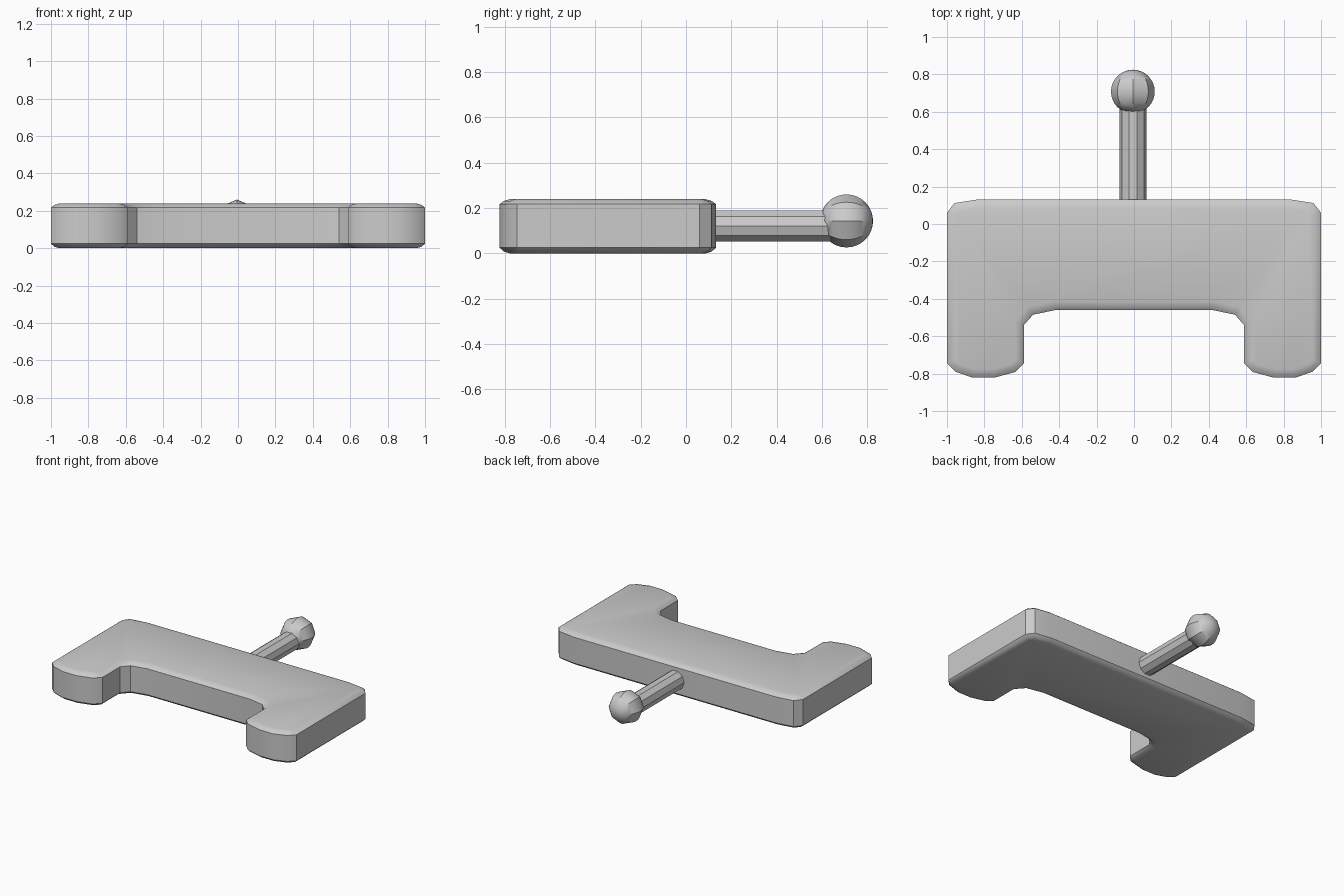
import bpy, bmesh
from math import pi
from mathutils import Vector

if "Cube" in bpy.data.objects:
    bpy.data.objects.remove(bpy.data.objects["Cube"])

# Right half of the body outline (clockwise from the back edge), mirrored
half = [(0.83, 0.132), (0.96, 0.112), (1.0, 0.06), (1.0, -0.745), (0.955, -0.79),
        (0.86, -0.822), (0.75, -0.822), (0.637, -0.792), (0.588, -0.745),
        (0.588, -0.54), (0.54, -0.485), (0.42, -0.46)]
outline = [Vector(p) for p in half] + [Vector((-x, y)) for x, y in reversed(half)]


def inset(points, d):
    """Offset a clockwise outline inward by d with mitred corners."""
    result = []
    for i, p in enumerate(points):
        a = (p - points[i - 1]).normalized()
        b = (points[(i + 1) % len(points)] - p).normalized()
        na, nb = Vector((a.y, -a.x)), Vector((b.y, -b.x))
        result.append(p + (na + nb) * d / (1 + na.dot(nb)))
    return result


def smooth(obj):
    bpy.ops.object.select_all(action='DESELECT')
    obj.select_set(True)
    bpy.context.view_layer.objects.active = obj
    bpy.ops.object.shade_smooth_by_angle(angle=pi / 6)


# Flat body slab with softly rounded rims: (height, inset) levels
levels = [(0.0, 0.045), (0.008, 0.018), (0.025, 0), (0.217, 0), (0.231, 0.018), (0.239, 0.045)]
bm = bmesh.new()
rings = [[bm.verts.new((p.x, p.y, z)) for p in inset(outline, d)] for z, d in levels]
n = len(outline)
for low, high in zip(rings, rings[1:]):
    for i in range(n):
        j = (i + 1) % n
        bm.faces.new((low[i], low[j], high[j], high[i]))
bm.faces.new(rings[0])
bm.faces.new(rings[-1])
bmesh.ops.recalc_face_normals(bm, faces=bm.faces)
mesh = bpy.data.meshes.new("body")
bm.to_mesh(mesh)
bm.free()
body = bpy.data.objects.new("body", mesh)
bpy.context.collection.objects.link(body)
smooth(body)

# Ten-sided connecting rod, a corner pointing to each side
bpy.ops.mesh.primitive_cylinder_add(vertices=10, radius=0.072, depth=0.53,
                                    location=(-0.005, 0.375, 0.121),
                                    rotation=(pi / 2, 0, pi / 2 * 0))
rod = bpy.context.object
rod.name = "rod"
for v in rod.data.vertices:
    v.co.x, v.co.y = v.co.y, -v.co.x
smooth(rod)

# Eight-sided ball with its poles along the rod
bpy.ops.mesh.primitive_uv_sphere_add(segments=8, ring_count=16, radius=0.117,
                                     location=(-0.006, 0.708, 0.143),
                                     rotation=(pi / 2, 0, 0))
ball = bpy.context.object
ball.name = "ball"
smooth(ball)
